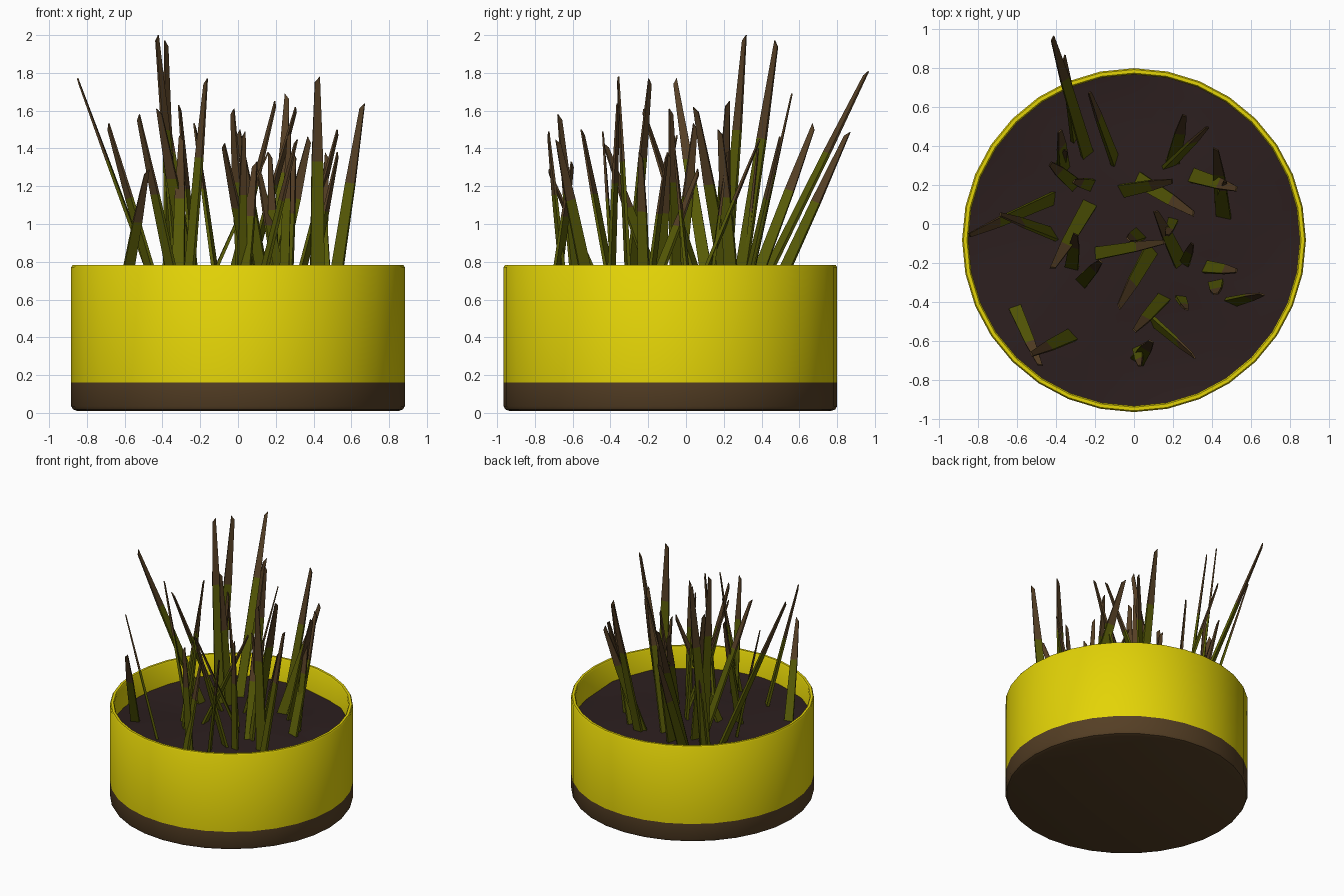
import bpy, bmesh, math, random
from mathutils import Vector, Matrix

if "Cube" in bpy.data.objects:
    bpy.data.objects.remove(bpy.data.objects["Cube"])

random.seed(4)
CY = -0.083        # pot centre in y
SEG = 32


def mat(name, rgb):
    m = bpy.data.materials.new(name)
    m.diffuse_color = (*rgb, 1)
    m.use_nodes = True
    m.node_tree.nodes["Principled BSDF"].inputs["Base Color"].default_value = m.diffuse_color
    return m


YELLOW = mat("yellow", (0.77, 0.655, 0.002))
BROWN = mat("brown", (0.09, 0.049, 0.018))
OLIVE = mat("olive_green", (0.096, 0.104, 0.002))
SOIL = mat("dark_soil", (0.025, 0.0135, 0.0135))


def finish(bm, name, mats, smooth=None):
    bmesh.ops.recalc_face_normals(bm, faces=bm.faces)
    me = bpy.data.meshes.new(name)
    bm.to_mesh(me)
    bm.free()
    for m in mats:
        me.materials.append(m)
    ob = bpy.data.objects.new(name, me)
    bpy.context.collection.objects.link(ob)
    if smooth:
        bpy.ops.object.select_all(action='DESELECT')
        ob.select_set(True)
        bpy.context.view_layer.objects.active = ob
        bpy.ops.object.shade_smooth_by_angle(angle=math.radians(smooth))
    return ob


# Pot: lathed profile, brown below the band line and yellow above
profile = [(0, 0.01), (0.85, 0.01), (0.873, 0.018), (0.883, 0.035), (0.883, 0.16),
           (0.883, 0.772), (0.876, 0.782), (0.858, 0.782), (0.851, 0.772), (0.851, 0.45)]
bm = bmesh.new()
vs = [bm.verts.new((r, CY, z)) for r, z in profile]
edges = [bm.edges.new(p) for p in zip(vs, vs[1:])]
bmesh.ops.spin(bm, geom=vs + edges, cent=(0, CY, 0), axis=(0, 0, 1),
               angle=math.tau, steps=SEG)
bmesh.ops.remove_doubles(bm, verts=bm.verts, dist=1e-4)
for f in bm.faces:
    f.material_index = 1 if f.calc_center_median().z < 0.16 else 0
finish(bm, "pot", [YELLOW, BROWN], 35)

# Soil: gently uneven disc just below the rim
bm = bmesh.new()
centre = bm.verts.new((0, CY, 0.6))
prev = None
for r in (0.2, 0.4, 0.6, 0.76, 0.862):
    ring = []
    for i in range(SEG):
        a = math.tau * i / SEG
        x, y = r * math.cos(a), r * math.sin(a) + CY
        z = 0.6 + 0.015 * math.sin(4 * x + 1) * math.cos(5 * y) + random.uniform(-.01, .01) * r
        ring.append(bm.verts.new((x, y, z)))
    for i in range(SEG):
        j = (i + 1) % SEG
        if prev:
            bm.faces.new((prev[i], ring[i], ring[j], prev[j]))
        else:
            bm.faces.new((centre, ring[i], ring[j]))
    prev = ring
finish(bm, "soil", [SOIL], 40)

# Grass blades: base x, base y, tip x, tip y, tip z
BLADES = [
    (-.24, .36, -.42, .96, 1.81), (-.10, .33, -.23, .68, 1.53), (-.36, .27, -.38, .48, 1.97),
    (-.30, .20, -.43, .31, 2.00), (-.22, .20, -.31, .22, 1.63), (-.42, .13, -.85, -.06, 1.77),
    (-.42, -.05, -.69, .05, 1.53), (-.23, .10, -.42, -.23, 1.61), (-.61, -.43, -.48, -.73, 1.29),
    (-.32, -.57, -.53, -.67, 1.58), (.09, -.13, -.08, -.43, 1.43), (-.19, -.15, .16, -.09, 1.38),
    (.15, -.38, .00, -.55, 1.50), (-.06, .17, .20, .22, 1.65), (.02, .23, .31, .05, 1.62),
    (.20, .32, .26, .56, 1.69), (.18, .30, .38, .50, 1.46), (.46, .04, .42, .39, 1.45),
    (.30, .25, .53, .18, 1.50), (.03, -.05, -.03, -.08, 1.61), (.37, -.22, .53, -.24, 1.38),
    (.50, -.40, .66, -.36, 1.64), (.42, -.30, .42, -.36, 1.78), (.10, -.50, .31, -.68, 1.45),
    (.02, -.70, .09, -.60, 1.33), (-.27, -.30, -.17, -.19, 1.77), (-.32, -.22, -.30, -.05, 1.47),
    (-.30, .45, -.36, .86, 1.49), (.24, -.20, .11, .07, 1.29)]
# Blades turned further about their own length
TWIST = {2: 0.8, 5: -0.5, 6: 0.9, 21: 0.9, 1: 0.9, 16: 1.1, 23: 1.1, 27: 0.9}


def blade(n, twist, width, bx, by, tx, ty, tz):
    base, tip = Vector((bx, by, 0.6)), Vector((tx, ty, tz))
    d = (tip - base).normalized()
    base -= d * 0.06                                   # root sits in the soil
    side = d.cross(Vector((0, 0, 1))).normalized()
    side = Matrix.Rotation(twist, 3, d) @ side
    thick = d.cross(side).normalized()
    slant = random.choice((-1, 1)) * 0.015
    split = random.uniform(0.59, 0.66)
    bm = bmesh.new()
    prev = None
    for t, w, depth in ((0, width, .02), (split, width * .76, .015), (1, width * .34, .008)):
        c = base.lerp(tip, t)
        ring = []
        for s, k in ((-.5, -.5), (.5, -.5), (.5, .5), (-.5, .5)):
            cut = d * (slant * s * 2 - 0.015) if t == 1 else Vector()
            ring.append(bm.verts.new(c + side * w * s + thick * depth * k + cut))
        if prev:
            for i in range(4):
                j = (i + 1) % 4
                f = bm.faces.new((prev[i], prev[j], ring[j], ring[i]))
                f.material_index = 1 if t == 1 else 0
        else:
            bm.faces.new(ring[::-1])
        prev = ring
    bm.faces.new(prev).material_index = 1
    finish(bm, f"grass_blade_{n:02d}", [OLIVE, BROWN])


for n, b in enumerate(BLADES):
    blade(n + 1, TWIST.get(n, random.uniform(-.4, .4)), random.uniform(.066, .08), *b)

# Shorter, narrower blades beside some of the main ones
EXTRAS = [(-.38, .30, -.35, .38, 1.40), (.26, -.20, .30, -.10, 1.38), (.24, -.38, .27, -.44, 1.49),
          (.02, -.64, .03, -.73, 1.49), (.44, .12, .47, .22, 1.38), (.20, .02, .17, -.06, 1.38)]
for n, b in enumerate(EXTRAS):
    blade(len(BLADES) + n + 1, random.uniform(-.6, .6), .055, *b)
